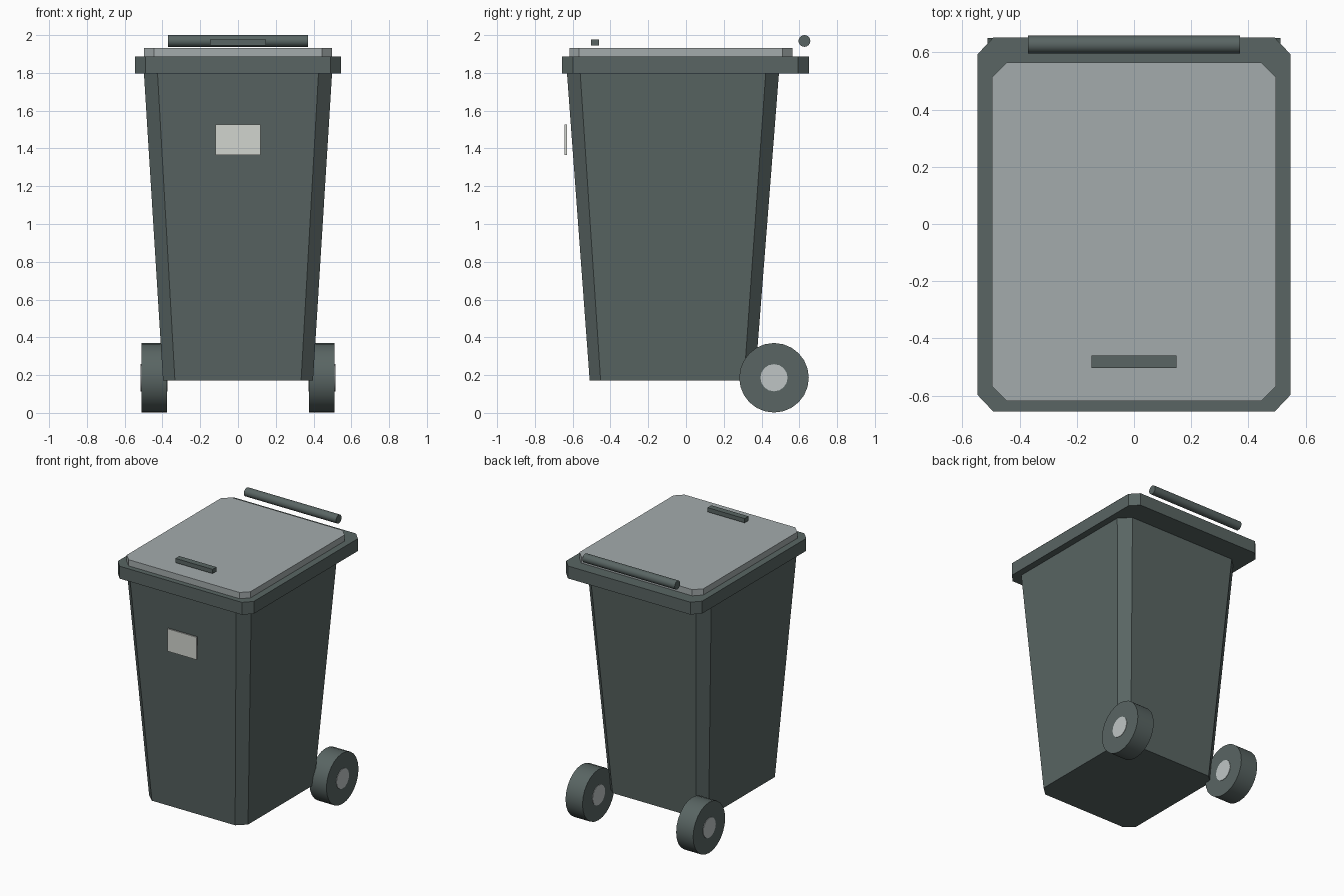
import bpy, bmesh, math

if "Cube" in bpy.data.objects:
    bpy.data.objects.remove(bpy.data.objects["Cube"])


def material(name, rgb):
    m = bpy.data.materials.new(name)
    m.diffuse_color = (*rgb, 1)
    m.use_nodes = True
    m.node_tree.nodes["Principled BSDF"].inputs["Base Color"].default_value = m.diffuse_color
    return m


DARK = material("dark_plastic", (0.10, 0.13, 0.125))
LID = material("lid_plastic", (0.37, 0.41, 0.415))
HUB = material("hub_plastic", (0.52, 0.56, 0.56))
LABEL = material("label_white", (0.64, 0.66, 0.62))


def octagon(x, y0, y1, cx, cy):
    """Rectangle with cut corners, symmetric in x."""
    return [(-x + cx, y0), (x - cx, y0), (x, y0 + cy), (x, y1 - cy),
            (x - cx, y1), (-x + cx, y1), (-x, y1 - cy), (-x, y0 + cy)]


def loft(name, bottom, z0, top, z1, mat):
    bm = bmesh.new()
    a = [bm.verts.new((*p, z0)) for p in bottom]
    b = [bm.verts.new((*p, z1)) for p in top]
    bm.faces.new(a[::-1])
    bm.faces.new(b)
    n = len(a)
    for i in range(n):
        j = (i + 1) % n
        bm.faces.new((a[i], a[j], b[j], b[i]))
    me = bpy.data.meshes.new(name)
    bm.to_mesh(me)
    bm.free()
    me.materials.append(mat)
    ob = bpy.data.objects.new(name, me)
    bpy.context.collection.objects.link(ob)
    return ob


def box(name, x, y0, y1, z0, z1, mat):
    rect = [(-x, y0), (x, y0), (x, y1), (-x, y1)]
    return loft(name, rect, z0, rect, z1, mat)


def x_cylinder(name, r, length, loc, sides, mat):
    bpy.ops.mesh.primitive_cylinder_add(vertices=sides, radius=r, depth=length,
                                        location=loc, rotation=(0, math.pi / 2, 0))
    ob = bpy.context.object
    ob.name = name
    ob.data.materials.append(mat)
    bpy.ops.object.shade_smooth_by_angle(angle=math.radians(35))
    return ob


# Tapered bin body with cut corners
loft("body", octagon(0.397, -0.51, 0.365, 0.063, 0.058), 0.172,
     octagon(0.498, -0.63, 0.492, 0.072, 0.07), 1.797, DARK)

# Rim and lid
rim = octagon(0.546, -0.656, 0.652, 0.055, 0.058)
loft("rim", rim, 1.797, rim, 1.887, DARK)
lid = octagon(0.497, -0.618, 0.564, 0.052, 0.052)
loft("lid", lid, 1.887, lid, 1.932, LID)

# Lid grip, rear push handle, front label
box("lid_grip", 0.149, -0.504, -0.46, 1.946, 1.977, DARK)
x_cylinder("push_handle", 0.031, 0.74, (0, 0.627, 1.969), 24, DARK)
box("front_label", 0.118, -0.642, -0.63, 1.365, 1.528, LABEL)

# Wheels with hubs running through
for side, s in (("left", -1), ("right", 1)):
    centre = (s * 0.444, 0.466, 0.186)
    x_cylinder(side + "_wheel", 0.184, 0.136, centre, 24, DARK)
    x_cylinder(side + "_hub", 0.072, 0.142, centre, 16, HUB)
